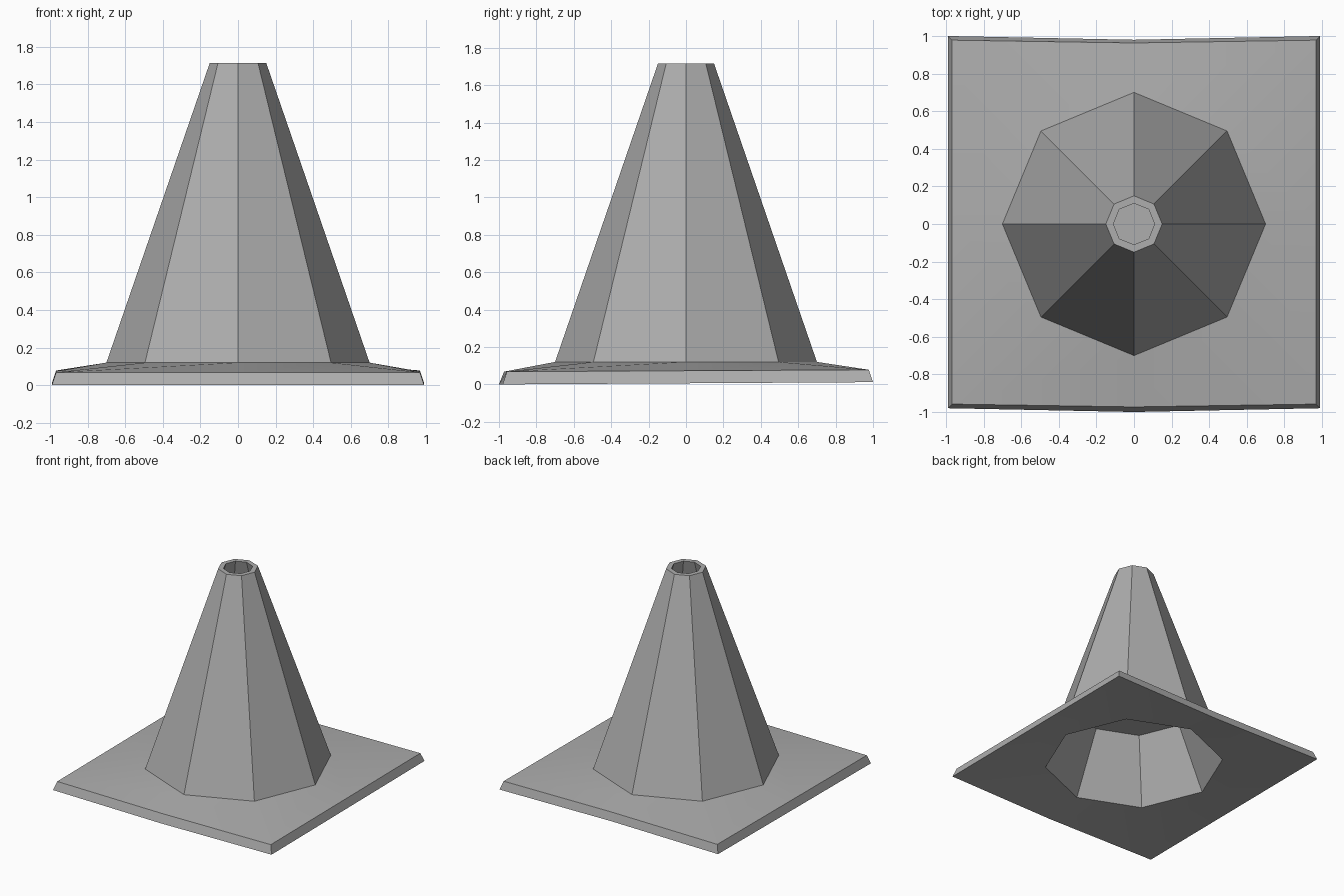
import bpy
import bmesh
from math import cos, sin, pi, radians

default_cube = bpy.data.objects.get("Cube")
if default_cube:
    bpy.data.objects.remove(default_cube, do_unlink=True)

GREY = (0.42, 0.42, 0.42, 1)
grey = bpy.data.materials.new("mid_grey")
grey.use_nodes = True
grey.diffuse_color = GREY
grey.node_tree.nodes["Principled BSDF"].inputs["Base Color"].default_value = GREY

SIDES = 8


def octagon(radius, z):
    """Eight points with corners on the axes and diagonals."""
    return [(radius * cos(i * pi / 4), radius * sin(i * pi / 4), z) for i in range(SIDES)]


def square(half, z, tilt, bow):
    """Slightly bowed square with mid-edge points, so it lofts onto an octagon."""
    points = []
    for i in range(SIDES):
        x, y = round(1.2 * cos(i * pi / 4)), round(1.2 * sin(i * pi / 4))
        shift = 0.01 - (bow if x == 0 else 0)
        points.append((x * half, y * half + shift, z + tilt * (y + 1)))
    return points


def loft(name, rings, cap_first=False, cap_last=False):
    """Skin a list of eight-point rings, optionally closing either end."""
    bm = bmesh.new()
    loops = [[bm.verts.new(p) for p in ring] for ring in rings]
    for a, b in zip(loops, loops[1:]):
        for i in range(SIDES):
            j = (i + 1) % SIDES
            bm.faces.new((a[i], a[j], b[j], b[i]))
    if cap_first:
        bm.faces.new(loops[0][::-1])
    if cap_last:
        bm.faces.new(loops[-1])
    mesh = bpy.data.meshes.new(name)
    bm.to_mesh(mesh)
    bm.free()
    mesh.materials.append(grey)
    obj = bpy.data.objects.new(name, mesh)
    bpy.context.collection.objects.link(obj)
    return obj


# Square foot: dished underside, slanted rim, gently rising top
plate = loft("base_plate", [
    octagon(0.68, 0.05),
    square(0.99, 0.0, 0.006, 0.02),
    square(0.968, 0.068, 0.005, 0.015),
    octagon(0.70, 0.12),
])
bpy.context.view_layer.objects.active = plate
plate.select_set(True)
bpy.ops.object.shade_smooth_by_angle(angle=radians(30))
plate.select_set(False)

# Tapered body with a lip and a blind hole that widens downward
loft("cone_body", [
    octagon(0.70, 0.12),
    octagon(0.15, 1.715),
    octagon(0.11, 1.715),
    octagon(0.20, 1.42),
], cap_last=True)

# Hollow under the foot with a flat ceiling, facing inward and down
loft("underside_cavity", [
    octagon(0.45, 0.555)[::-1],
    octagon(0.68, 0.05)[::-1],
], cap_first=True).data.flip_normals()
